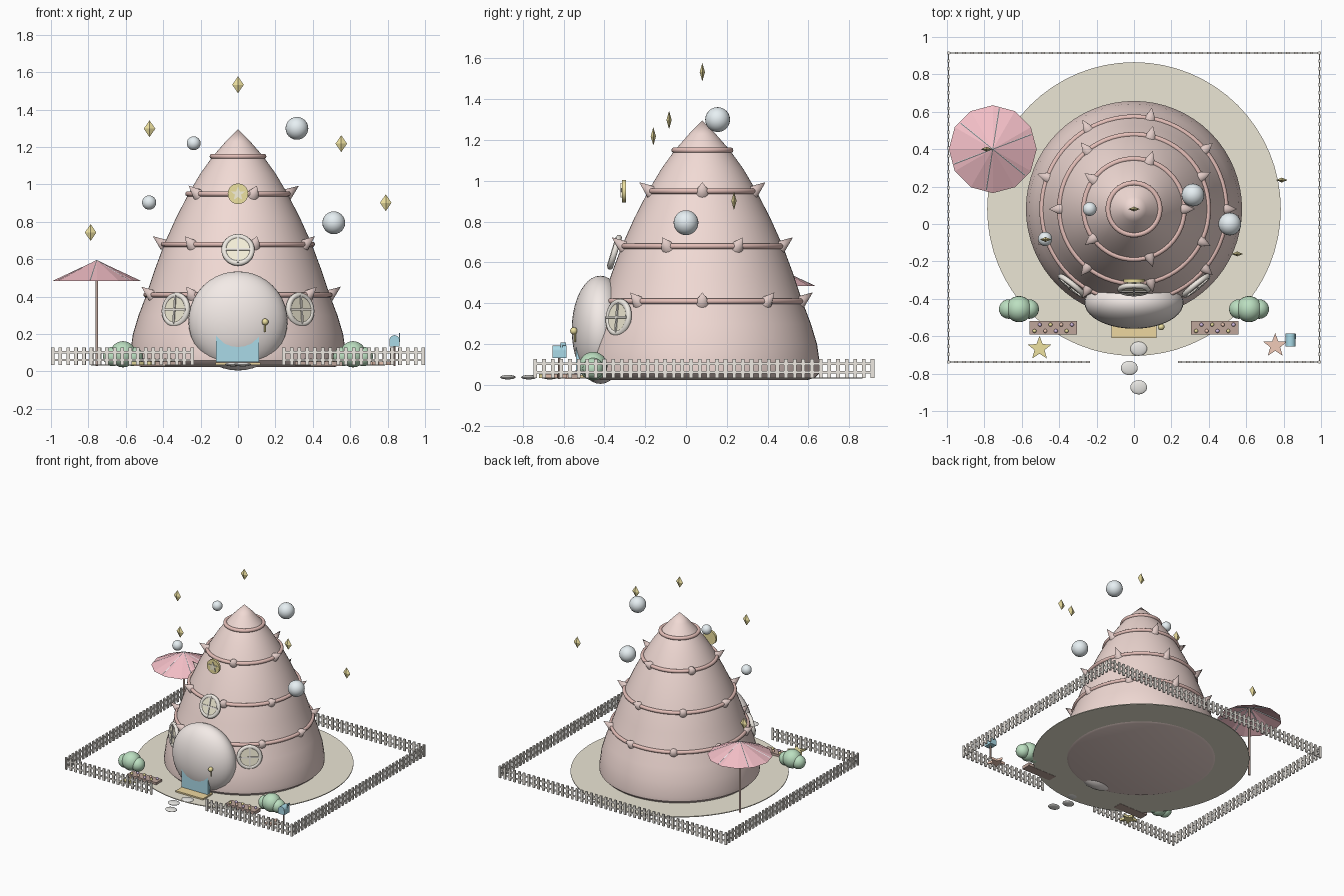
import bpy, bmesh, math
from mathutils import Matrix, Vector

if "Cube" in bpy.data.objects:
    bpy.data.objects.remove(bpy.data.objects["Cube"])

CY = 0.08  # centre of the tower in y


def mat(name, r, g, b):
    m = bpy.data.materials.new(name)
    m.diffuse_color = (r, g, b, 1)
    m.use_nodes = True
    m.node_tree.nodes["Principled BSDF"].inputs["Base Color"].default_value = m.diffuse_color
    return m


PINK = mat("shell_pink", .88, .70, .66)
RIM = mat("ring_pink", .78, .52, .48)
SPIKE = mat("spike_pink", .76, .60, .57)
PEARL = mat("pearl", .90, .83, .80)
FRAME = mat("frame_white", .86, .82, .76)
CREAM = mat("cream", .93, .88, .70)
BLUE = mat("blue", .40, .70, .80)
GOLD = mat("gold", .85, .75, .35)
SAND = mat("sand", .83, .79, .66)
MATTE = mat("doormat_tan", .85, .68, .35)
STONE = mat("stone", .80, .79, .76)
GREEN = mat("leaf_green", .50, .74, .53)
SOIL = mat("soil_brown", .52, .38, .33)
ROSE = mat("parasol_rose", .90, .52, .57)
SALMON = mat("salmon", .88, .60, .48)
BUBBLE = mat("bubble", .80, .87, .90)
LILAC = mat("lilac", .65, .5, .75)


def finish(name, bm, m, smooth=True):
    bmesh.ops.recalc_face_normals(bm, faces=bm.faces)
    me = bpy.data.meshes.new(name)
    bm.to_mesh(me)
    bm.free()
    ob = bpy.data.objects.new(name, me)
    bpy.context.collection.objects.link(ob)
    me.materials.append(m)
    if smooth:
        bpy.ops.object.select_all(action='DESELECT')
        ob.select_set(True)
        bpy.context.view_layer.objects.active = ob
        bpy.ops.object.shade_smooth_by_angle(angle=math.radians(40))
    return ob


def place(loc, rot=None, scale=(1, 1, 1)):
    return Matrix.Translation(loc) @ (rot or Matrix()) @ Matrix.Diagonal((*scale, 1))


def ball(name, loc, r, m, seg=24):
    r = r if isinstance(r, tuple) else (r, r, r)
    bm = bmesh.new()
    bmesh.ops.create_uvsphere(bm, u_segments=seg, v_segments=seg // 2, radius=1, matrix=place(loc, None, r))
    return finish(name, bm, m)


def cone(name, loc, r1, r2, depth, m, seg=24, rot=None, caps=True, smooth=True):
    bm = bmesh.new()
    bmesh.ops.create_cone(bm, cap_ends=caps, segments=seg, radius1=r1, radius2=r2, depth=depth, matrix=place(loc, rot))
    return finish(name, bm, m, smooth)


def boxes(name, items, m):
    bm = bmesh.new()
    for loc, size in items:
        bmesh.ops.create_cube(bm, size=1, matrix=place(loc, None, size))
    return finish(name, bm, m, False)


def lathe(name, pts, m, matrix, seg=64, closed=False):
    bm = bmesh.new()
    vs = [bm.verts.new((r, 0, z)) for r, z in pts]
    es = [bm.edges.new(p) for p in zip(vs, vs[1:] + (vs[:1] if closed else []))
          if p[0] is not p[1]]
    bmesh.ops.spin(bm, geom=vs + es, cent=(0, 0, 0), axis=(0, 0, 1), angle=math.tau, steps=seg)
    bmesh.ops.remove_doubles(bm, verts=bm.verts, dist=1e-5)
    bm.transform(matrix)
    return finish(name, bm, m)


def torus(name, R, r, m, matrix, seg=48):
    pts = [(R + r * math.cos(i * math.tau / 10), r * math.sin(i * math.tau / 10)) for i in range(10)]
    return lathe(name, pts, m, matrix, seg, True)


def star(name, r, depth, m, matrix):
    bm = bmesh.new()
    vs = []
    for i in range(10):
        a, q = math.pi / 2 + i * math.pi / 5, r if i % 2 == 0 else r * .42
        vs.append(bm.verts.new((q * math.cos(a), q * math.sin(a), 0)))
    f = bm.faces.new(vs)
    ext = bmesh.ops.extrude_face_region(bm, geom=[f])['geom']
    bmesh.ops.translate(bm, vec=(0, 0, depth), verts=[v for v in ext if isinstance(v, bmesh.types.BMVert)])
    bm.transform(matrix)
    return finish(name, bm, m, False)


# ground and tower
cone("ground_disc", (0, CY, .034), .785, .785, .006, SAND, 64)
lathe("tower", [(0, .025), (.52, .025), (.555, .038), (.577, .06), (.578, .09), (.562, .2), (.532, .3), (.49, .41),
                (.447, .54), (.395, .68), (.332, .82), (.265, .95), (.2, 1.06), (.135, 1.15), (.065, 1.23), (0, 1.295)],
      PINK, Matrix.Translation((0, CY, 0)))

# rings with cone spikes
for i, (z, R, n, phase) in enumerate([(.41, .492, 9, 0), (.68, .398, 7, .5), (.95, .268, 5, 0), (1.15, .138, 0, 0)]):
    torus(f"ring_{i}", R, .014, RIM, Matrix.Translation((0, CY, z)), 64)
    for k in range(n):
        a = (k + phase) * math.tau / n
        d = Vector((math.cos(a), math.sin(a), .75)).normalized()
        c = Vector((R * math.cos(a), CY + R * math.sin(a), z)) + d * .032
        cone(f"spike_{i}_{k}", c, .033, 0, .08, SPIKE, 12, d.to_track_quat('Z', 'Y').to_matrix().to_4x4())

# entrance dome, door, knob and mat
ball("entrance_dome", (0, -.42, .27), (.265, .14, .265), PEARL, 40)
boxes("door", [((-.003, -.526, .19), (.23, .025, .28))], BLUE)
boxes("doormat", [((0, -.55, .04), (.24, .12, .016))], MATTE)
ball("lamp", (.145, -.55, .265), .018, GOLD, 16)
cone("lamp_stem", (.145, -.545, .235), .005, .005, .05, GOLD, 8)


# round windows: local z points outwards
def window(name, loc, yaw, tilt, r):
    M = place(loc, Matrix.Rotation(yaw, 4, 'Z') @ Matrix.Rotation(math.pi / 2 - tilt, 4, 'X'))
    torus(name + "_frame", r, .015, FRAME, M)
    p = cone(name + "_pane", (0, 0, 0), r, r, .02, CREAM, 32)
    b = boxes(name + "_bars", [((0, 0, .01), (.01, 2 * r, .014)), ((0, 0, .01), (2 * r, .01, .014))], FRAME)
    p.data.transform(M)
    b.data.transform(M)


window("upper_window", (0, -.35, .65), 0, math.radians(17), .074)
for s, side in ((-1, "left"), (1, "right")):
    a = math.radians(51)
    window(side + "_window", (s * .528 * math.cos(a), CY - .528 * math.sin(a), .33),
           s * (math.pi / 2 - a), math.radians(6), .078)

# floating star medallion
front = Matrix.Rotation(math.pi / 2, 4, 'X')
cone("medallion", (0, -.304, .95), .055, .055, .018, GOLD, 32, front)
star("medallion_star", .04, .01, CREAM, place((0, -.31, .95), front))

# bubbles and floating gems
for i, (x, y, z, r) in enumerate([(.315, .155, 1.3, .061), (-.237, .08, 1.22, .037),
                                  (-.475, -.08, .903, .038), (.512, 0, .795, .061)]):
    ball(f"bubble_{i}", (x, y, z), r, BUBBLE)
for i, (x, y, z) in enumerate([(0, .08, 1.533), (-.473, -.083, 1.298), (.552, -.16, 1.218),
                               (.79, .235, .902), (-.788, .4, .743)]):
    bm = bmesh.new()
    bmesh.ops.create_uvsphere(bm, u_segments=4, v_segments=2, radius=1, matrix=place((x, y, z), None, (.031, .013, .045)))
    finish(f"gem_{i}", bm, GOLD, False)

# parasol
px, py = -.755, .4
cone("parasol_canopy", (px, py, .54), .235, 0, .11, ROSE, 12, caps=False, smooth=False)
cone("parasol_pole", (px, py, .31), .008, .008, .56, SOIL, 10)
for k in range(6):
    a = (k + .35) * math.tau / 6
    d = Vector((.22 * math.cos(a), .22 * math.sin(a), -.105))
    cone(f"parasol_rib_{k}", Vector((px, py, .592)) + d / 2, .004, .004, d.length, BUBBLE, 6,
         d.to_track_quat('Z', 'Y').to_matrix().to_4x4())

# stepping stones and ground stars
for i, (x, y) in enumerate([(.025, -.667), (-.025, -.77), (.025, -.873)]):
    ball(f"stepping_stone_{i}", (x, y, .038), (.045, .038, .011), STONE)
star("yellow_star", .067, .018, GOLD, place((-.505, -.665, .035)))
star("salmon_star", .067, .018, SALMON, place((.755, -.65, .035)))

# bushes and flower beds
for s, side in ((-1, "left"), (1, "right")):
    for k, (dx, dy, z, r) in enumerate([(0, 0, .092, .07), (-.055, 0, .08, .052), (.055, 0, .08, .052)]):
        ball(f"{side}_bush_{k}", (s * .615 + dx, -.455 + dy, z), r, GREEN)
    boxes(side + "_flower_bed", [((s * .432, -.555, .042), (.255, .073, .025))], SOIL)
    for k in range(8):
        ball(f"{side}_flower_{k}", (s * .432 - .1 + k * .0286, -.555 + (.017 if k % 2 else -.017), .06),
             .011, (GOLD, LILAC, SALMON)[k % 3], 10)

# mailbox
cone("mailbox_post", (.837, -.62, .085), .006, .006, .11, SOIL, 8)
boxes("mailbox_box", [((.837, -.62, .15), (.054, .068, .035))], BLUE)
cone("mailbox_lid", (.837, -.62, .167), .027, .027, .068, BLUE, 20, front)
boxes("mailbox_flag", [((.864, -.61, .182), (.005, .008, .05)), ((.864, -.6, .2), (.005, .025, .014))], BLUE)


# picket fence, open at the front
def fence(name, a, b):
    a, b = Vector(a), Vector(b)
    d = b - a
    n = round(d.length / .042)
    along_x = abs(d.x) > abs(d.y)
    size = lambda l, h, t: (l, t, h) if along_x else (t, l, h)
    mid = (a + b) / 2
    items = [((mid.x, mid.y, z), size(d.length, .012, .006)) for z in (.062, .103)]
    for k in range(n + 1):
        p = a + d * k / n
        items.append(((p.x, p.y, .081), size(.018, .094, .011)))
    boxes(name, items, FRAME)


X, Y0, Y1 = .991, -.738, .914
fence("fence_front_left", (-X, Y0), (-.245, Y0))
fence("fence_front_right", (.245, Y0), (X, Y0))
fence("fence_back", (-X, Y1), (X, Y1))
fence("fence_left", (-X, Y0), (-X, Y1))
fence("fence_right", (X, Y0), (X, Y1))
